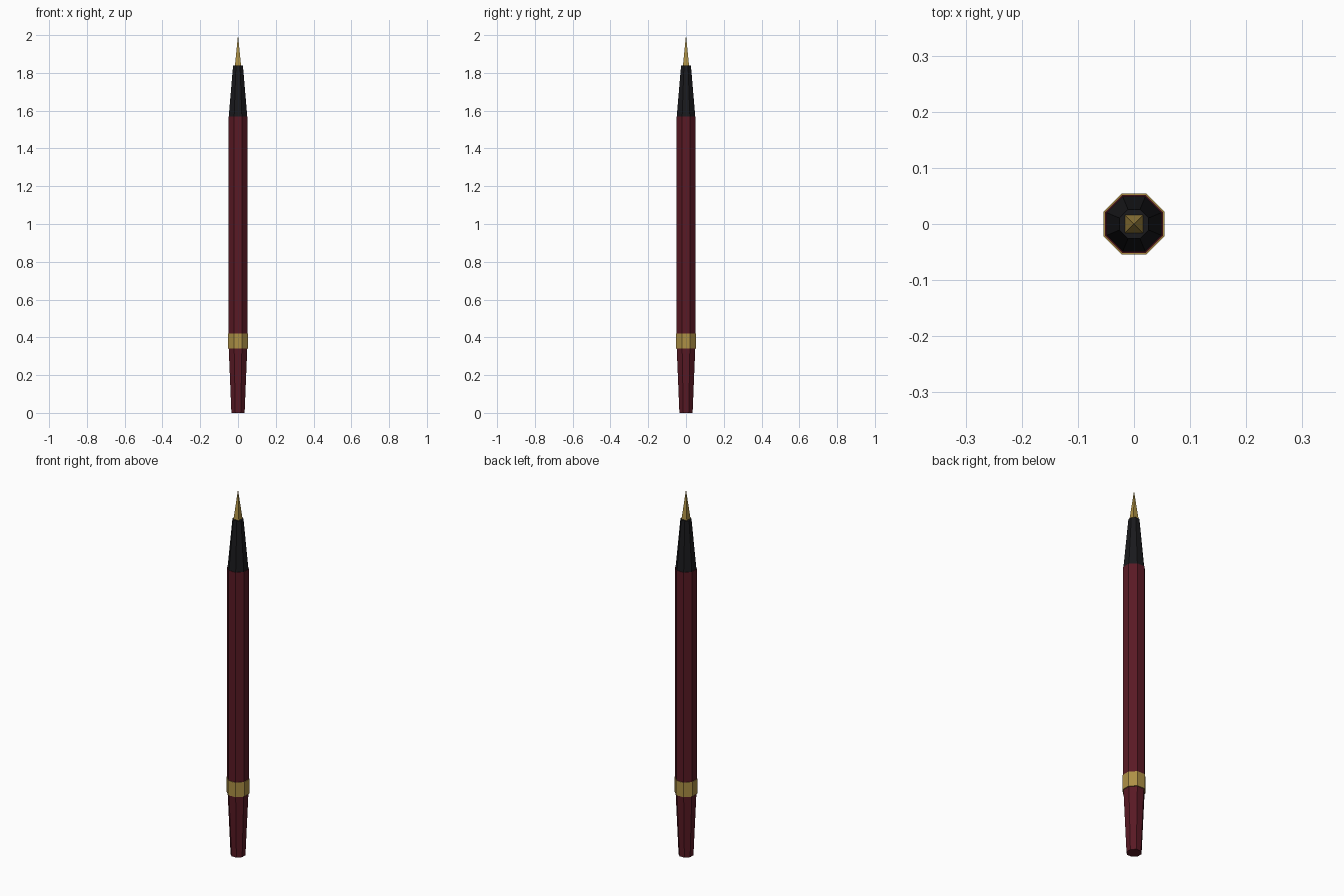
import bpy
import math

if "Cube" in bpy.data.objects:
    bpy.data.objects.remove(bpy.data.objects["Cube"])


def material(name, rgb):
    m = bpy.data.materials.new(name)
    m.diffuse_color = (*rgb, 1)
    m.use_nodes = True
    m.node_tree.nodes["Principled BSDF"].inputs["Base Color"].default_value = m.diffuse_color
    return m


burgundy = material("burgundy", (0.10, 0.01, 0.018))
gold = material("gold", (0.42, 0.28, 0.06))
black = material("black", (0.01, 0.01, 0.012))


def segment(name, sides, z0, z1, half0, half1, mat):
    """Flat-faced tapered prism, sized by its half width across flats."""
    k = 1 / math.cos(math.pi / sides)
    bpy.ops.mesh.primitive_cone_add(
        vertices=sides, radius1=half0 * k, radius2=half1 * k, depth=z1 - z0,
        location=(0, 0, (z0 + z1) / 2), rotation=(0, 0, math.pi / sides))
    ob = bpy.context.object
    ob.name = name
    ob.data.materials.append(mat)
    return ob


# Tapered tail, gold ring, barrel, grip and pointed four-sided nib
segment("tail", 8, 0.00, 0.34, 0.035, 0.049, burgundy)
segment("ring", 8, 0.34, 0.42, 0.054, 0.054, gold)
segment("barrel", 8, 0.42, 1.57, 0.0515, 0.0515, burgundy)
segment("grip", 8, 1.57, 1.84, 0.049, 0.026, black)
segment("nib", 4, 1.84, 2.00, 0.016, 0.0, gold)
